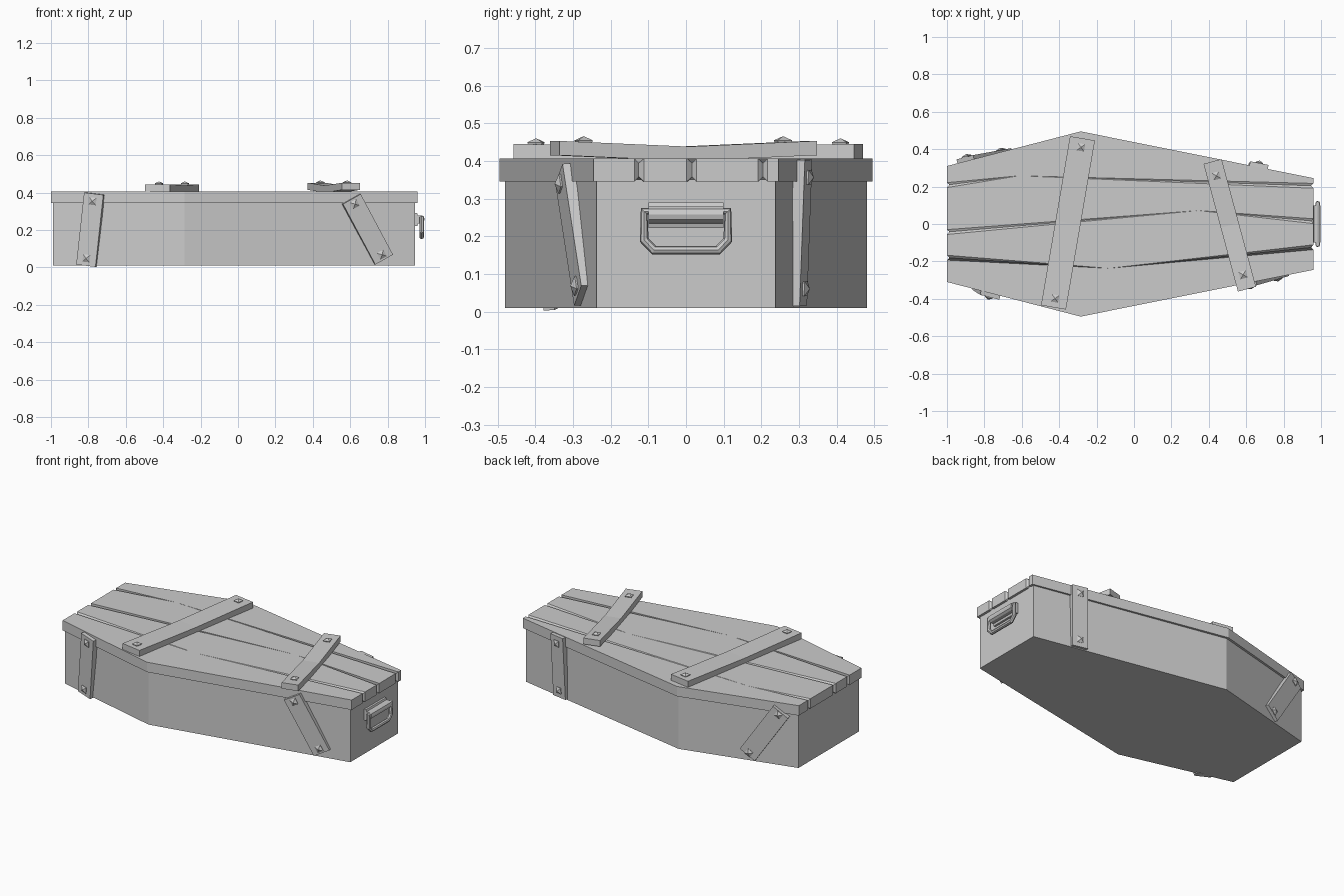
import bpy, bmesh, math
from mathutils import Matrix, Vector

if "Cube" in bpy.data.objects:
    bpy.data.objects.remove(bpy.data.objects["Cube"])


def finish(bm, name, smooth=False):
    bmesh.ops.recalc_face_normals(bm, faces=bm.faces)
    me = bpy.data.meshes.new(name)
    bm.to_mesh(me)
    bm.free()
    ob = bpy.data.objects.new(name, me)
    bpy.context.collection.objects.link(ob)
    if smooth:
        for p in me.polygons:
            p.use_smooth = len(p.vertices) == 4
    return ob


def prism(pts, z0, z1):
    bm = bmesh.new()
    lo = [bm.verts.new((x, y, z0)) for x, y in pts]
    hi = [bm.verts.new((x, y, z1)) for x, y in pts]
    bm.faces.new(lo[::-1])
    bm.faces.new(hi)
    n = len(pts)
    for i in range(n):
        j = (i + 1) % n
        bm.faces.new((lo[i], lo[j], hi[j], hi[i]))
    return bm, lo, hi


# box: six-sided body
half = [(-0.99, 0.30), (-0.285, 0.48), (0.945, 0.237)]
outline = [(x, -y) for x, y in half] + half[::-1]
finish(prism(outline, 0.01, 0.35)[0], "coffin_body")

# lid: four planks meeting in chamfered V grooves
lid_half = [(-1.0, 0.31), (-0.285, 0.495), (0.96, 0.245)]
lines = [
    [(x, -y) for x, y in lid_half],
    [(-1.0, -0.18), (-0.135, -0.25), (0.96, -0.124)],
    [(-1.0, -0.043), (0.345, 0.085), (0.96, 0.015)],
    [(-1.0, 0.208), (-0.615, 0.271), (0.96, 0.204)],
    lid_half,
]
for k in range(4):
    bm, lo, hi = prism(lines[k] + lines[k + 1][::-1], 0.345, 0.407)
    edges = []
    for side, inner in (((0, 1, 2), k > 0), ((3, 4, 5), k < 3)):
        if inner:
            for ring in (lo, hi):
                edges += [bm.edges.get((ring[a], ring[b])) for a, b in zip(side, side[1:])]
            edges += [bm.edges.get((lo[i], hi[i])) for i in (side[0], side[2])]
    bmesh.ops.bevel(bm, geom=edges, offset=0.013, segments=1, affect='EDGES')
    finish(bm, f"lid_plank_{k + 1}")


# batten with two square pyramid nails; local x = length, z = outward
def batten(name, mat, length, width, thick, nail, lift=0.0):
    h, w = length / 2, width / 2
    bm = bmesh.new()
    rings = []
    for x, dz in ((-h, lift), (0, 0), (h, lift)):
        rings.append([bm.verts.new((x, y, z + dz)) for y, z in
                      ((-w, 0), (w, 0), (w, thick), (-w, thick))])
    for a, b in zip(rings, rings[1:]):
        for i in range(4):
            j = (i + 1) % 4
            bm.faces.new((a[i], a[j], b[j], b[i]))
    bm.faces.new(rings[0])
    bm.faces.new(rings[-1][::-1])
    bm.transform(mat)
    finish(bm, name)
    for n, s in enumerate((-1, 1)):
        z = thick + lift * nail / h
        bm = bmesh.new()
        rot = Matrix.Rotation(math.pi / 4, 4, 'Z')
        for r1, r2, z0, z1 in ((0.024, 0.028, -0.004, 0.005), (0.028, 0.0, 0.005, 0.016)):
            bmesh.ops.create_cone(bm, segments=4, radius1=r1, radius2=r2, depth=z1 - z0,
                                  cap_ends=True,
                                  matrix=Matrix.Translation((s * nail, 0, z + (z0 + z1) / 2)) @ rot)
        bm.transform(mat)
        finish(bm, f"{name}_nail_{n + 1}")


def frame(origin, d, n):
    d = d.normalized()
    v = n.cross(d).normalized()
    n = d.cross(v)
    m = Matrix((d, v, n)).transposed().to_4x4()
    return Matrix.Translation(origin) @ m


# lid battens
up = Vector((0, 0, 1))
batten("lid_batten_wide", frame(Vector((-0.353, 0.006, 0.4)), Vector((0.155, 0.904, 0)), up),
       0.917, 0.135, 0.038, 0.41, 0.007)
batten("lid_batten_narrow", frame(Vector((0.512, -0.007, 0.4)), Vector((-0.184, 0.683, 0)), up),
       0.707, 0.1, 0.038, 0.274, 0.015)


# side straps, lying on the slanted walls
def strap(name, side, x, z, lean, length, width, nail):
    a, b = (lid_half[0], lid_half[1]) if x < -0.285 else (lid_half[1], lid_half[2])
    t = Vector((b[0] - a[0], side * (b[1] - a[1]), 0)).normalized()
    n = Vector((-t.y, t.x, 0)) * side
    y = side * (a[1] + (b[1] - a[1]) * (x - a[0]) / (b[0] - a[0]))
    lean = math.radians(lean)
    d = up * math.cos(lean) + t * math.sin(lean) + n * 0.04
    batten(name, frame(Vector((x, y, z)) - n * 0.016, d, n), length, width, 0.03, nail)


strap("front_strap_head", -1, -0.789, 0.203, 7, 0.388, 0.107, 0.154)
strap("front_strap_foot", -1, 0.692, 0.205, -29, 0.37, 0.11, 0.155)
strap("back_strap_head", 1, -0.80, 0.205, -34, 0.37, 0.11, 0.165)
strap("back_strap_foot", 1, 0.663, 0.21, 1, 0.388, 0.1, 0.148)

# handle bracket: rounded profile in x-z, extruded along y
profile = [(0.94, 0.29), (0.958, 0.29), (0.962, 0.279), (0.982, 0.279), (0.994, 0.272),
           (0.998, 0.258), (0.994, 0.244), (0.982, 0.236), (0.962, 0.234), (0.958, 0.222),
           (0.94, 0.222)]
bm = prism(profile, -0.1, 0.1)[0]
bm.transform(Matrix.Rotation(math.pi / 2, 4, 'X'))
finish(bm, "handle_bracket")

# handle: closed tube with chamfered lower corners
path = [(-0.111, 0.266), (-0.111, 0.19), (-0.085, 0.163), (0.085, 0.163), (0.111, 0.19), (0.111, 0.266)]
cu = bpy.data.curves.new("handle_ring", 'CURVE')
cu.dimensions = '3D'
cu.bevel_depth = 0.0125
cu.bevel_resolution = 2
sp = cu.splines.new('POLY')
sp.points.add(len(path) - 1)
for p, (y, z) in zip(sp.points, path):
    p.co = (0.982, y, z, 1)
sp.use_cyclic_u = True
sp.use_smooth = False
bpy.context.collection.objects.link(bpy.data.objects.new("handle_ring", cu))
